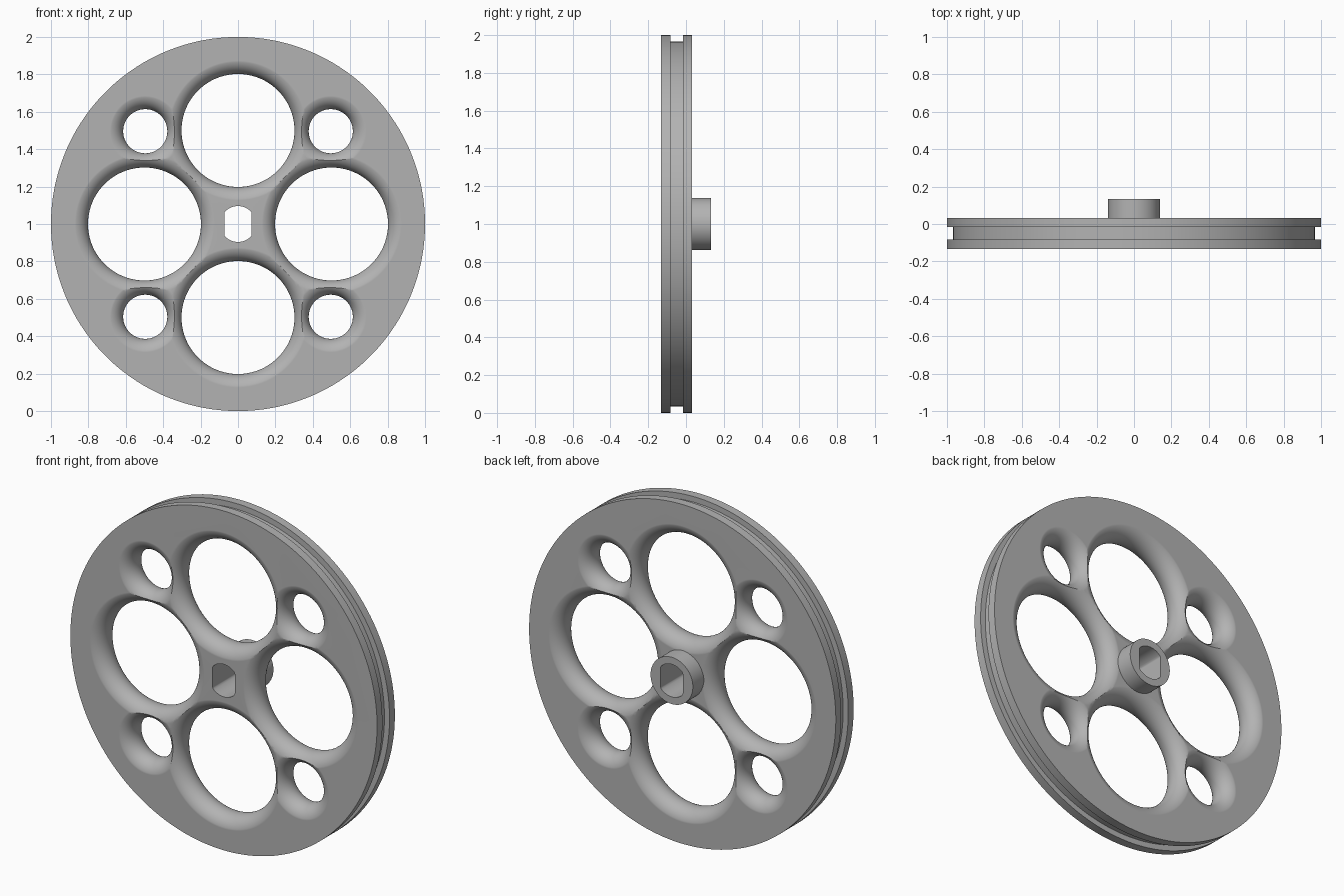
import bpy
import bmesh
from math import sin, cos, pi, radians
from mathutils import Vector

if "Cube" in bpy.data.objects:
    bpy.data.objects.remove(bpy.data.objects["Cube"])

FRONT, BACK, HUB_BACK = -0.133, 0.033, 0.133
MID = (FRONT + BACK) / 2
CENTRE_Z = 1.0

grey = bpy.data.materials.new("mid grey")
grey.use_nodes = True
colour = (0.45, 0.45, 0.45, 1)
grey.diffuse_color = colour
grey.node_tree.nodes["Principled BSDF"].inputs["Base Color"].default_value = colour


def lathe(name, profile, x=0, z=0, segments=128, half_width=None):
    """Capped solid turned about the y axis; profile is (radius, y) pairs."""
    bm = bmesh.new()
    rings = []
    for r, y in profile:
        ring = []
        for i in range(segments):
            a = 2 * pi * (i + 0.5) / segments
            px = r * cos(a)
            if half_width:
                px = max(-half_width, min(half_width, px))
            ring.append(bm.verts.new((x + px, y, CENTRE_Z + z + r * sin(a))))
        rings.append(ring)
    for a, b in zip(rings, rings[1:]):
        for i in range(segments):
            j = (i + 1) % segments
            bm.faces.new((a[i], a[j], b[j], b[i]))
    bm.faces.new(rings[0])
    bm.faces.new(rings[-1])
    bmesh.ops.recalc_face_normals(bm, faces=bm.faces)
    mesh = bpy.data.meshes.new(name)
    bm.to_mesh(mesh)
    bm.free()
    mesh.materials.append(grey)
    obj = bpy.data.objects.new(name, mesh)
    bpy.context.collection.objects.link(obj)
    return obj


def cut(target, cutter):
    mod = target.modifiers.new("cut", 'BOOLEAN')
    mod.operation = 'DIFFERENCE'
    mod.solver = 'EXACT'
    mod.object = cutter
    bpy.context.view_layer.objects.active = target
    bpy.ops.object.modifier_apply(modifier=mod.name)


def round_hole(target, radius, x, z):
    """Hole whose rim is fully rounded from face to face."""
    tube = (BACK - FRONT) / 2 + 0.001
    angles = [radians(-90 + 180 * i / 24) for i in range(25)]
    profile = [(radius + tube * (1 - cos(a)), MID + tube * sin(a)) for a in angles]
    cutter = lathe("hole_cutter", profile, x, z, segments=96)
    cut(target, cutter)
    bpy.data.objects.remove(cutter)


# Grooved wheel disc
groove = 0.033
wheel = lathe("wheel_disc", [
    (1, FRONT), (1, MID - groove), (0.967, MID - groove),
    (0.967, MID + groove), (1, MID + groove), (1, BACK)], segments=160)

# Four large and four small lightening holes
for k in range(4):
    big = Vector((0.5 * cos(k * pi / 2), 0.5 * sin(k * pi / 2)))
    round_hole(wheel, 0.302, big.x, big.y)
for sx in (-1, 1):
    for sz in (-1, 1):
        round_hole(wheel, 0.118, 0.496 * sx, 0.496 * sz)

# Rear hub
hub = lathe("rear_hub", [(0.138, BACK - 0.005), (0.138, HUB_BACK)], segments=64)

# Double-flat shaft hole through disc and hub
shaft = lathe("shaft_cutter", [(0.096, FRONT - 0.1), (0.096, HUB_BACK + 0.1)],
              segments=64, half_width=0.072)
for part in (wheel, hub):
    cut(part, shaft)
bpy.data.objects.remove(shaft)

# Smooth curved surfaces, keep flat faces flat
for part in (wheel, hub):
    bpy.ops.object.select_all(action='DESELECT')
    part.select_set(True)
    bpy.context.view_layer.objects.active = part
    bpy.ops.object.shade_smooth_by_angle(angle=radians(45))
    weighted = part.modifiers.new("weighted normals", 'WEIGHTED_NORMAL')
    weighted.keep_sharp = True
